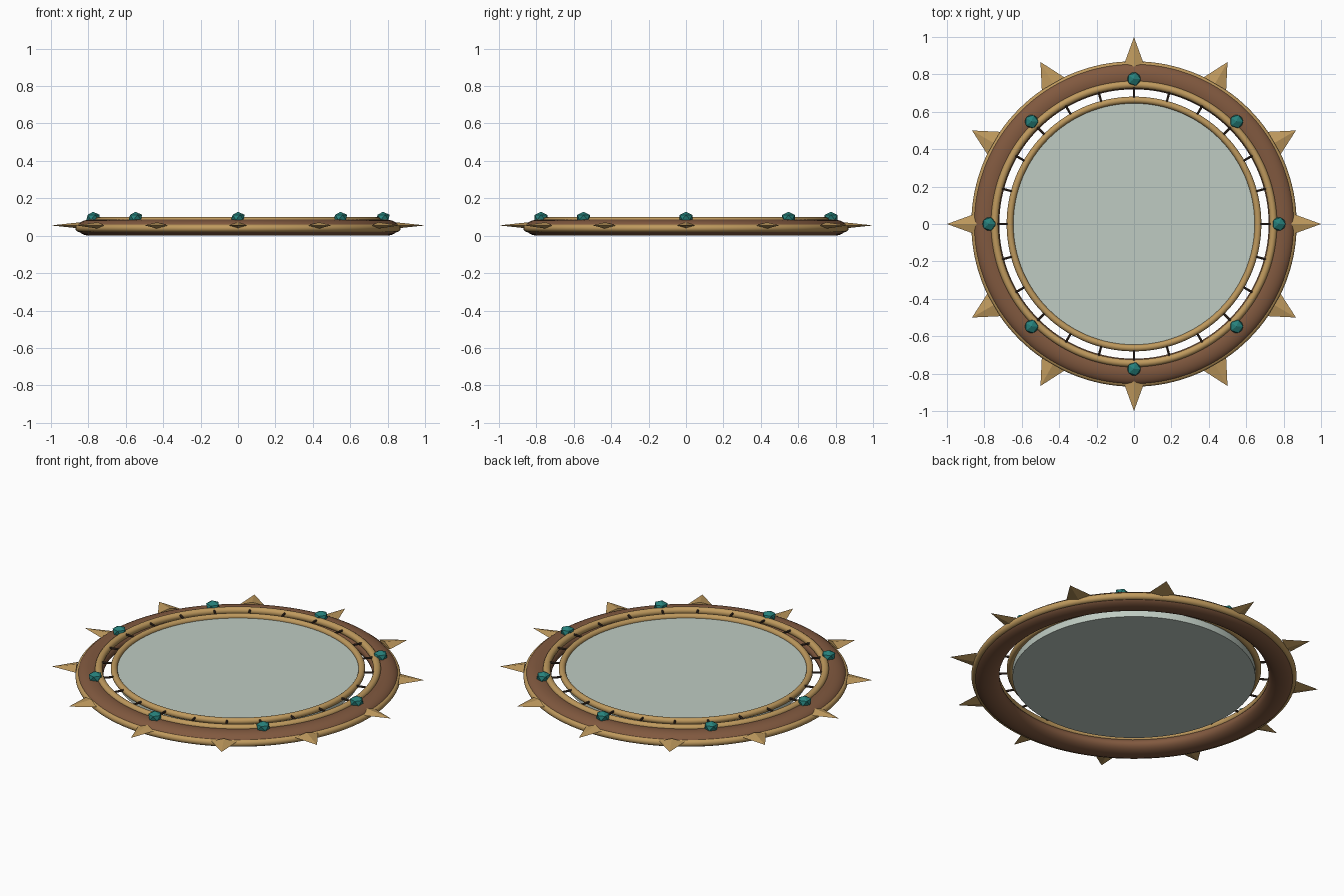
import bpy, bmesh, math
from mathutils import Matrix, Vector

if "Cube" in bpy.data.objects:
    bpy.data.objects.remove(bpy.data.objects["Cube"])


def material(name, rgba):
    m = bpy.data.materials.new(name)
    m.diffuse_color = rgba
    m.use_nodes = True
    m.node_tree.nodes["Principled BSDF"].inputs["Base Color"].default_value = m.diffuse_color
    return m


GOLD = material("gold", (0.52, 0.32, 0.11, 1))
WOOD = material("wood", (0.22, 0.10, 0.05, 1))
TEAL = material("teal", (0.02, 0.22, 0.20, 1))
DARK = material("dark_pin", (0.05, 0.03, 0.02, 1))
GLASS = material("glass", (0.52, 0.60, 0.54, 0.75))


def ring(name, radius, half_w, half_h, z, mat):
    """Torus with an elliptical section."""
    bpy.ops.mesh.primitive_torus_add(major_segments=128, minor_segments=24,
                                     major_radius=radius, minor_radius=half_w,
                                     location=(0, 0, z))
    ob = bpy.context.object
    ob.name = name
    ob.scale.z = half_h / half_w
    ob.data.materials.append(mat)
    bpy.ops.object.shade_smooth()


def finish(bm, name, mat):
    bmesh.ops.recalc_face_normals(bm, faces=bm.faces)
    me = bpy.data.meshes.new(name)
    bm.to_mesh(me)
    bm.free()
    me.materials.append(mat)
    bpy.context.collection.objects.link(bpy.data.objects.new(name, me))


# Frame rings
ring("wood_frame", 0.79, 0.07, 0.043, 0.043, WOOD)
ring("outer_trim", 0.85, 0.02, 0.02, 0.04, GOLD)
ring("inner_trim", 0.745, 0.02, 0.02, 0.08, GOLD)
ring("glass_bezel", 0.663, 0.018, 0.018, 0.082, GOLD)

# Thick glass disc
bpy.ops.mesh.primitive_cylinder_add(vertices=128, radius=0.65, depth=0.05,
                                    location=(0, 0, 0.055))
disc = bpy.context.object
disc.name = "mirror_glass"
disc.data.materials.append(GLASS)
bpy.ops.object.shade_smooth_by_angle()

# Pointed rays around the rim: flattened four-sided pyramids
for i in range(12):
    base, half = (0.84, 0.058) if i % 3 == 0 else (0.866, 0.069)
    bm = bmesh.new()
    tip = bm.verts.new((1.0, 0, 0.055))
    b = [bm.verts.new(p) for p in ((base, half, 0.055), (base, 0, 0.072),
                                   (base, -half, 0.055), (base, 0, 0.038))]
    bm.faces.new(b)
    for k in range(4):
        bm.faces.new((b[k], b[(k + 1) % 4], tip))
    bmesh.ops.rotate(bm, verts=bm.verts, cent=(0, 0, 0),
                     matrix=Matrix.Rotation(i * math.pi / 6, 3, 'Z'))
    finish(bm, f"ray_{i + 1}", GOLD)

# Faceted gems
for i in range(8):
    a = i * math.pi / 4
    bm = bmesh.new()
    bmesh.ops.create_icosphere(bm, subdivisions=1, radius=0.04)
    bmesh.ops.scale(bm, verts=bm.verts, vec=(1, 1, 0.75))
    bmesh.ops.translate(bm, verts=bm.verts,
                        vec=Vector((0.775 * math.cos(a), 0.775 * math.sin(a), 0.098)))
    finish(bm, f"gem_{i + 1}", TEAL)

# Thin pins joining the bezel to the frame
for i in range(24):
    bm = bmesh.new()
    bmesh.ops.create_cone(bm, cap_ends=True, segments=8, radius1=0.006,
                          radius2=0.006, depth=0.08,
                          matrix=Matrix.Rotation(i * math.pi / 12, 4, 'Z')
                          @ Matrix.Translation((0.704, 0, 0.088))
                          @ Matrix.Rotation(math.pi / 2, 4, 'Y'))
    finish(bm, f"pin_{i + 1}", DARK)
